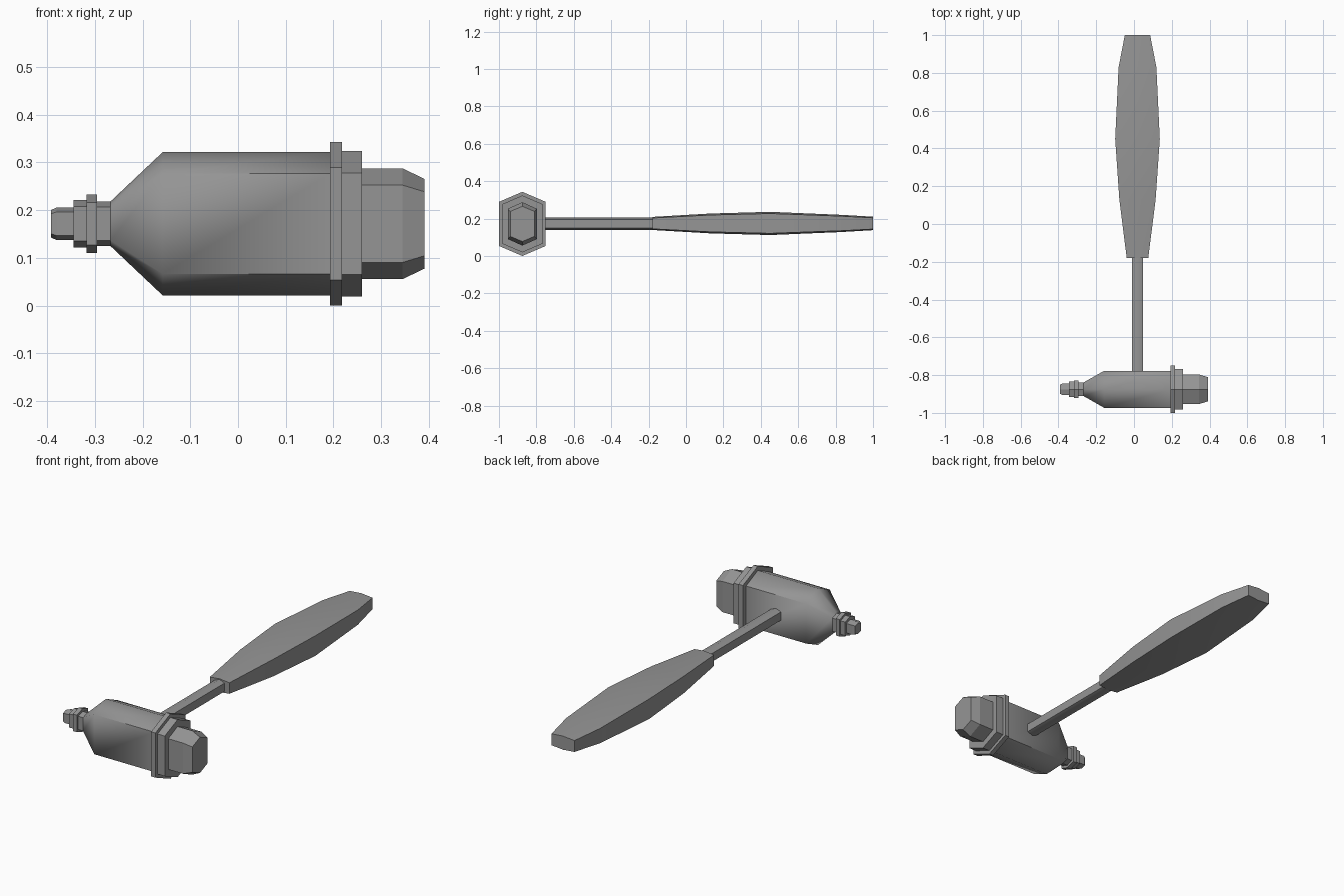
import bpy
import bmesh
from math import radians
from mathutils import Vector

if "Cube" in bpy.data.objects:
    bpy.data.objects.remove(bpy.data.objects["Cube"])

# Dark grey metal shared by all parts
grey = bpy.data.materials.new("dark_grey")
grey.diffuse_color = (0.3, 0.3, 0.3, 1)
grey.use_nodes = True
grey.node_tree.nodes["Principled BSDF"].inputs["Base Color"].default_value = grey.diffuse_color


def hex_loft(name, stations, centre, axis, smooth_from, smooth_to):
    """Loft stretched hexagons along an axis, smooth shaded between two positions.
    Each station is (position, half width, apex half height, corner half height)."""
    bm = bmesh.new()
    rings = []
    for pos, w, apex, corner in stations:
        section = [(0, apex), (w, corner), (w, -corner), (0, -apex), (-w, -corner), (-w, corner)]
        ring = []
        for side, up in section:
            p = (pos, side, up) if axis == 'X' else (side, pos, up)
            ring.append(bm.verts.new(Vector(p) + Vector(centre)))
        rings.append(ring)
    for k, (a, b) in enumerate(zip(rings, rings[1:])):
        start, end = stations[k][0], stations[k + 1][0]
        for i in range(6):
            j = (i + 1) % 6
            face = bm.faces.new((a[i], a[j], b[j], b[i]))
            face.smooth = start >= smooth_from and end <= smooth_to and start < end
    bm.faces.new(rings[0])
    bm.faces.new(rings[-1])
    bmesh.ops.recalc_face_normals(bm, faces=bm.faces)
    for edge in bm.edges:
        edge.smooth = edge.calc_face_angle(0) < radians(55)
    mesh = bpy.data.meshes.new(name)
    bm.to_mesh(mesh)
    bm.free()
    mesh.materials.append(grey)
    obj = bpy.data.objects.new(name, mesh)
    bpy.context.collection.objects.link(obj)
    return obj


# Hammer head: one stepped hexagonal profile from small tip to large face
head = [
    (-0.392, 0.024, 0.029, 0.021),
    (-0.380, 0.030, 0.034, 0.025),
    (-0.345, 0.030, 0.034, 0.025),
    (-0.345, 0.040, 0.050, 0.036),
    (-0.318, 0.040, 0.050, 0.036),
    (-0.318, 0.047, 0.061, 0.045),
    (-0.295, 0.047, 0.061, 0.045),
    (-0.295, 0.036, 0.047, 0.035),
    (-0.267, 0.036, 0.047, 0.035),
    (-0.158, 0.098, 0.150, 0.105),
    (0.193, 0.098, 0.150, 0.105),
    (0.193, 0.125, 0.1715, 0.118),
    (0.218, 0.125, 0.1715, 0.118),
    (0.218, 0.107, 0.152, 0.106),
    (0.260, 0.107, 0.152, 0.106),
    (0.260, 0.078, 0.116, 0.081),
    (0.345, 0.078, 0.116, 0.081),
    (0.391, 0.064, 0.094, 0.067),
]
hex_loft("hammer_head", head, (0, -0.875, 0.1715), 'X', -0.267, 0.193)

# Thin shaft running from the head into the grip
shaft = [(y, 0.029, 0.033, 0.022) for y in (-0.80, -0.15)]
hex_loft("shaft", shaft, (0.0185, 0, 0.172), 'Y', -1, 1)

# Swelling flat grip
grip = [
    (-0.18, 0.057, 0.035, 0.029),
    (0.13, 0.096, 0.053, 0.045),
    (0.45, 0.118, 0.062, 0.053),
    (0.83, 0.100, 0.046, 0.039),
    (1.00, 0.067, 0.036, 0.030),
]
hex_loft("grip", grip, (0.0185, 0, 0.174), 'Y', -1, 1)
